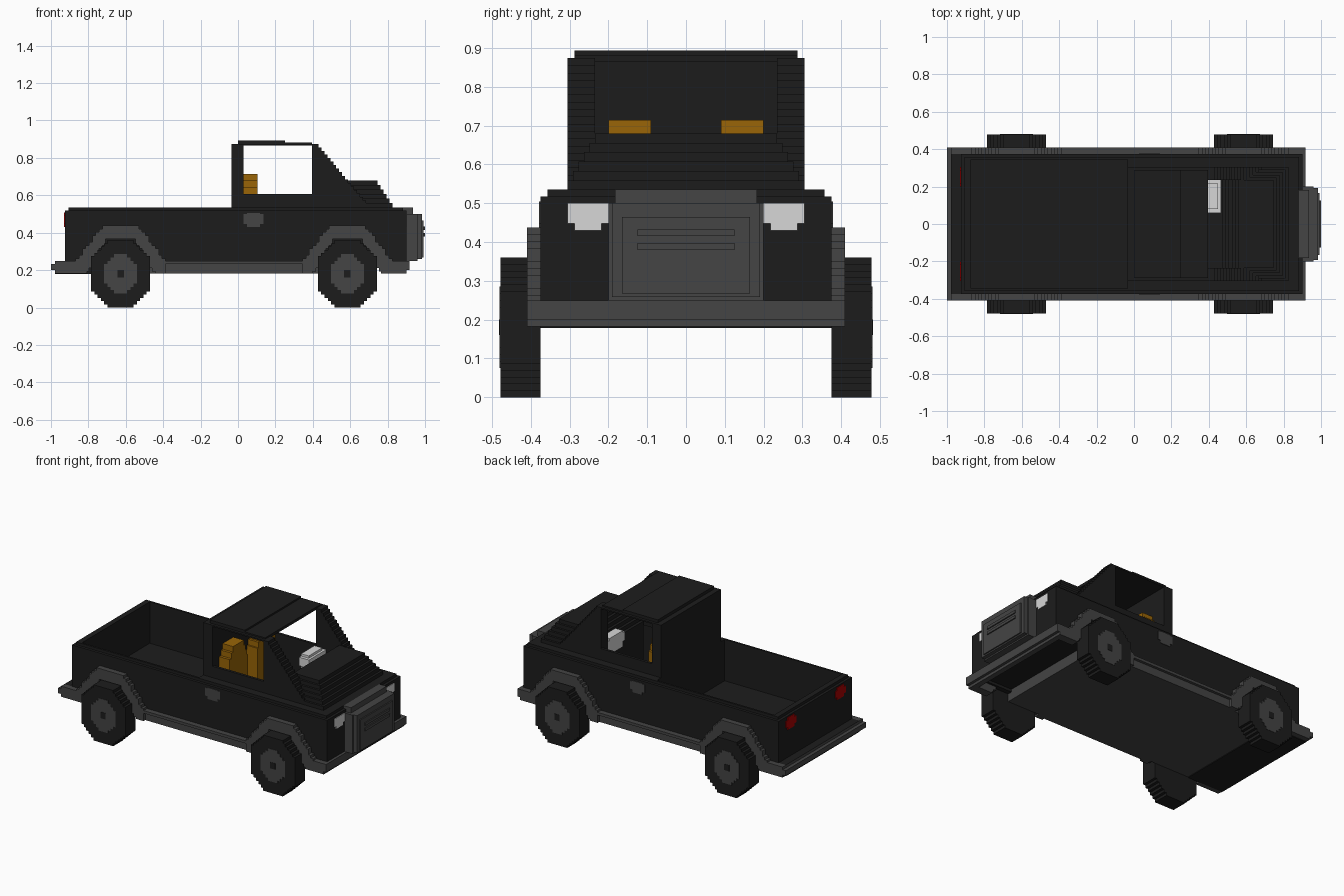
import bpy, bmesh
from mathutils import Matrix, Vector

cube = bpy.data.objects.get("Cube")
if cube:
    bpy.data.objects.remove(cube, do_unlink=True)

# Shared levels and lines of the truck
STEP = 0.0175
SKIN = 0.004
TAIL, NOSE = -0.925, 0.9
SIDE, INNER, FLARE = 0.375, 0.345, 0.41
CAB, CAB_INNER, SEAT_SIDE = 0.305, 0.235, 0.235
CAB_REAR, CAB_WALL, PILLAR = -0.035, 0.03, 0.395
BASE, SILL, DECK, BELT, ROOF = 0.182, 0.25, 0.535, 0.608, 0.865
LAMP_IN, LAMP_OUT, LAMP_TOP = 0.2, CAB, 0.5
WHEELS = {"rear": -0.628, "front": 0.585}
WHEEL_RADIUS, TREAD_RADIUS = 0.18, 0.158
ARCH_REACH, ARCH_TOP = 0.24, 0.43
CHASSIS_REAR, CHASSIS_FRONT = -0.72, 0.63


def material(name, red, green, blue):
    mat = bpy.data.materials.new(name)
    mat.use_nodes = True
    colour = (red, green, blue, 1)
    mat.diffuse_color = colour
    bsdf = next(n for n in mat.node_tree.nodes if n.type == 'BSDF_PRINCIPLED')
    bsdf.inputs["Base Color"].default_value = colour
    return mat


BLACK = material("black paint", 0.012, 0.012, 0.012)
GREY = material("grey trim", 0.058, 0.058, 0.058)
LIGHT = material("pale grey", 0.68, 0.68, 0.68)
AMBER = material("amber seat", 0.32, 0.13, 0.002)
RED = material("red lamp", 0.4, 0, 0)


def build(name, mat, spans):
    """Make one object from boxes, each given by its x, y and z span."""
    bm = bmesh.new()
    for span in spans:
        low, high = (Vector(corner) for corner in zip(*span))
        place = Matrix.Translation((low + high) / 2)
        size = Matrix.Diagonal((*(high - low), 1))
        bmesh.ops.create_cube(bm, size=1, matrix=place @ size)
    mesh = bpy.data.meshes.new(name)
    bm.to_mesh(mesh)
    bm.free()
    mesh.materials.append(mat)
    bpy.context.collection.objects.link(bpy.data.objects.new(name, mesh))


def build_pair(name, mat, spans):
    """Make the part on the left and mirror it to the right."""
    build("left_" + name, mat, spans)
    build("right_" + name, mat, [(x, (-y[1], -y[0]), z) for x, y, z in spans])


def across(half_width):
    return (-half_width, half_width)


def blend(start, end, amount):
    return tuple(a + (b - a) * amount for a, b in zip(start, end))


def snap(value):
    return round(value / STEP) * STEP


def stack(z, bottom, top, count):
    """Layers of boxes whose x and y spans change from bottom to top."""
    layers = []
    thick = (z[1] - z[0]) / count
    for i in range(count):
        x, y = (blend(a, b, i / (count - 1)) for a, b in zip(bottom, top))
        layers.append((x, y, (z[0] + i * thick, z[0] + (i + 1) * thick)))
    return layers


def stepped_disc(centre, y, half, height):
    """Rows of boxes filling a blocky octagon around a wheel axle."""
    count = round(2 * height / STEP)
    thick = 2 * height / count
    rows = []
    for i in range(count):
        z = (i + 0.5) * thick - height
        width = snap(min(half, half / 3 + (height - abs(z)) * 1.1))
        bottom = WHEEL_RADIUS + z - thick / 2
        rows.append(((centre - width, centre + width), y, (bottom, bottom + thick)))
    return rows


def stepped_arch(centre):
    """Columns of boxes following the flare over a wheel."""
    count = round(2 * ARCH_REACH / STEP)
    wide = 2 * ARCH_REACH / count
    columns = []
    for i in range(count):
        x = (i + 0.5) * wide - ARCH_REACH
        top = min(ARCH_TOP, SILL + (ARCH_REACH - abs(x)) * 1.3)
        opening = min(2 * WHEEL_RADIUS, BASE + (WHEEL_RADIUS - abs(x)) * 1.7)
        left = centre + x - wide / 2
        columns.append(((left, left + wide), (SIDE - STEP, FLARE), (max(BASE, snap(opening)), snap(top))))
    return columns


# Open body tub with a narrow rim, and the closed nose
rim = DECK - STEP
build("body_floor", BLACK, [((TAIL, NOSE), across(SIDE), (SILL, SILL + STEP))])
build_pair("body_side", BLACK, [
    ((TAIL, NOSE), (INNER, SIDE), (SILL - STEP, rim)),
    ((TAIL + STEP, NOSE - STEP), (INNER, SIDE - STEP), (rim, DECK))])
build("tailgate", BLACK, [
    ((TAIL, TAIL + 3 * STEP), across(INNER), (SILL, rim)),
    ((TAIL + STEP, TAIL + 3 * STEP), across(INNER), (rim, DECK))])
build("nose_block", BLACK, [
    ((WHEELS["front"], NOSE - STEP), across(INNER), (SILL + STEP, DECK)),
    ((NOSE - STEP, NOSE), across(SIDE - STEP), (SILL + STEP, rim))])
build_pair("cabin_sill", BLACK, [((CAB_REAR, WHEELS["front"]), (CAB - STEP, INNER), (SILL, DECK))])

# Chassis plate, rear underside, sills and bumpers
build("chassis_plate", GREY, [((CHASSIS_REAR, CHASSIS_FRONT), across(SIDE), (BASE, SILL))])
build("rear_underside", BLACK, [((TAIL - 3 * STEP, CHASSIS_REAR), across(SIDE), (BASE - SKIN, SILL))])
sill_span = (WHEELS["rear"] + ARCH_REACH, WHEELS["front"] - ARCH_REACH)
build_pair("side_sill", GREY, [
    (sill_span, (INNER, FLARE - STEP), (BASE, SILL - STEP)),
    (sill_span, (INNER, FLARE), (SILL - STEP, SILL))])
build("rear_bumper", GREY, [
    ((-1, TAIL), across(FLARE), (BASE + STEP, SILL - STEP)),
    ((TAIL - 3 * STEP, TAIL), across(FLARE), (BASE, SILL))])
build("front_bumper", GREY, [
    ((NOSE - 2 * STEP, NOSE + STEP), across(FLARE), (BASE + STEP, SILL)),
    ((NOSE - 2 * STEP, NOSE), across(FLARE), (BASE, BASE + STEP))])
for label, span in {"rear": (TAIL, WHEELS["rear"] - WHEEL_RADIUS),
                    "front": (WHEELS["front"] + WHEEL_RADIUS, NOSE)}.items():
    build_pair(label + "_bumper_end", GREY, [(span, (SIDE - STEP, FLARE), (BASE, SILL))])

# Wheels with stepped arches
for label, centre in WHEELS.items():
    build_pair(label + "_arch", GREY, stepped_arch(centre))
    build_pair(label + "_tyre", BLACK, stepped_disc(centre, (SIDE, 0.478), TREAD_RADIUS, WHEEL_RADIUS))
    build_pair(label + "_rim", GREY, stepped_disc(centre, (FLARE, 0.48), 0.09, 0.105))
    build_pair(label + "_hub", BLACK, stepped_disc(centre, (FLARE, 0.482), 0.02, 0.02))

# Cabin: back wall, roof, lower sides and sloping front pillars
build("cabin_back_wall", BLACK, [
    ((CAB_REAR, CAB_WALL), across(CAB), (DECK, ROOF)),
    ((CAB_REAR, CAB_WALL), across(INNER), (SILL, DECK))])
build("roof", BLACK, [
    ((CAB_REAR, PILLAR), across(CAB), (ROOF, ROOF + STEP / 2)),
    ((0, PILLAR), across(CAB - STEP), (ROOF, ROOF + STEP)),
    ((0, SILL), across(CAB - STEP), (ROOF + STEP / 2, 0.893))])
build_pair("cabin_side", BLACK, [((CAB_REAR, PILLAR), (CAB - STEP, CAB), (DECK, BELT))])
pillar_sides = (CAB_INNER, CAB)
build_pair("front_pillar", BLACK, stack(
    (DECK, ROOF + STEP / 2), ((PILLAR, 0.7), pillar_sides), ((PILLAR, PILLAR + 2 * STEP), pillar_sides), 18))

# Hood rising in steps, with the dashboard behind it
build("hood", BLACK, stack(
    (DECK, 0.68), ((0.47, 0.825), across(CAB)), ((0.56, 0.745), across(CAB_INNER)), 6))
build("dashboard", BLACK, [((0.47, WHEELS["front"]), across(CAB_INNER), (SILL, DECK))])
build("steering_panel", LIGHT, [
    ((PILLAR, 0.465), (0.06, SEAT_SIDE), (0.57, 0.625)),
    ((PILLAR, 0.45), (0.08, SEAT_SIDE - STEP), (DECK, 0.64))])

# Seats with narrowing backs
seat_back = (CAB_WALL, 0.105)
build_pair("seat", AMBER, [
    (seat_back, (0.05, SEAT_SIDE), (SILL, BELT)),
    ((CAB_WALL, SILL), (0.05, SEAT_SIDE), (SILL, SIDE))]
    + stack((BELT, 0.715), (seat_back, (0.06, SEAT_SIDE)), (seat_back, (0.09, LAMP_IN)), 3))

# Grille with stepped front and two raised bars
build("grille", GREY, [
    ((NOSE - STEP, NOSE + 2 * STEP), across(LAMP_IN - STEP), (SILL, DECK)),
    ((NOSE - STEP, 0.96), across(LAMP_IN), (SILL, LAMP_TOP)),
    ((NOSE, 0.985), across(LAMP_IN - STEP / 2), (SILL + STEP / 2, LAMP_TOP)),
    ((NOSE, 0.993), across(LAMP_IN - 2 * STEP), (SILL + STEP, LAMP_TOP - 2 * STEP))])
build("grille_bars", GREY, [((NOSE, 1), across(0.125), (z, z + STEP)) for z in (0.38, 0.415)])

# Lamps with stepped corners, and door handles
lamp = (LAMP_IN, LAMP_OUT)
lamp_narrow = (LAMP_IN + STEP, LAMP_OUT - STEP)
front_face, rear_face = (NOSE, NOSE + SKIN), (TAIL - SKIN, TAIL)
build_pair("headlight", LIGHT, [
    (front_face, lamp, (ARCH_TOP + STEP, LAMP_TOP)),
    (front_face, lamp_narrow, (ARCH_TOP, LAMP_TOP))])
build_pair("tail_lamp", RED, [
    (rear_face, lamp, (ARCH_TOP + STEP, LAMP_TOP - STEP / 2)),
    (rear_face, lamp_narrow, (ARCH_TOP, LAMP_TOP + STEP / 2))])
handle_face = (SIDE, SIDE + SKIN)
build_pair("door_handle", GREY, [
    ((CAB_WALL, CAB_WALL + 6 * STEP), handle_face, (ARCH_TOP + STEP, LAMP_TOP)),
    ((CAB_WALL + STEP, CAB_WALL + 5 * STEP), handle_face, (ARCH_TOP, LAMP_TOP + SKIN))])
